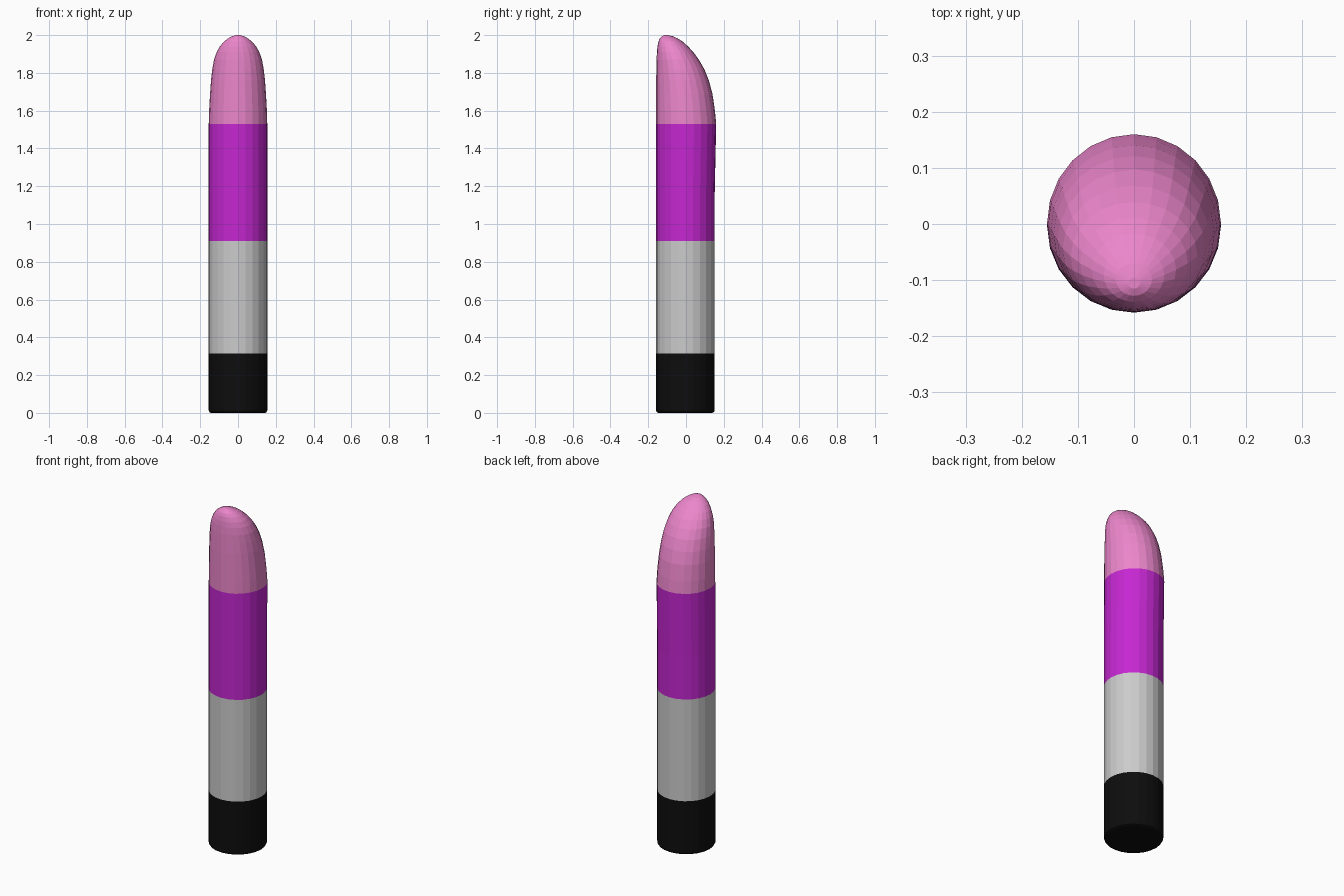
import bpy, bmesh, math

if "Cube" in bpy.data.objects:
    bpy.data.objects.remove(bpy.data.objects["Cube"])

SIDES = 24


def loft(name, rings, color=None):
    """Skin horizontal oval rings given as (z, y_front, y_back, half_width)."""
    bm = bmesh.new()
    loops = []
    for z, y0, y1, w in rings:
        cy, ry = (y0 + y1) / 2, (y1 - y0) / 2
        loops.append([bm.verts.new((w * math.cos(a), cy + ry * math.sin(a), z))
                      for a in (2 * math.pi * i / SIDES for i in range(SIDES))])
    for a, b in zip(loops, loops[1:]):
        for i in range(SIDES):
            j = (i + 1) % SIDES
            bm.faces.new((a[i], a[j], b[j], b[i]))
    bm.faces.new(loops[0][::-1])
    bm.faces.new(loops[-1])
    me = bpy.data.meshes.new(name)
    bm.to_mesh(me)
    bm.free()
    ob = bpy.data.objects.new(name, me)
    bpy.context.collection.objects.link(ob)
    if color:
        mat = bpy.data.materials.new(name + "_color")
        mat.diffuse_color = (*color, 1)
        mat.use_nodes = True
        mat.node_tree.nodes["Principled BSDF"].inputs["Base Color"].default_value = mat.diffuse_color
        me.materials.append(mat)
    return ob


F, B, W = -0.158, 0.152, 0.155

# black base cap with a softened bottom edge
loft("base_cap", [(0, F + .012, B - .012, W - .012), (.004, F + .004, B - .004, W - .004),
                  (.012, F, B, W), (.315, F, B, W)], (0.004, 0.004, 0.004))

# grey lower barrel
loft("lower_barrel", [(.315, F, B, W), (.91, F, B, W)])

# purple upper barrel, swelling slightly at the back
loft("upper_barrel", [(.91, F, B, W), (1.16, F, B, W), (1.35, F, .156, W),
                      (1.53, F, .160, W)], (0.56, 0.02, 0.64))

# pink slanted tip
loft("slanted_tip", [
    (1.53, F, .160, .155), (1.60, F, .153, .153), (1.69, F, .140, .148),
    (1.76, F, .121, .143), (1.82, -.157, .097, .136), (1.87, -.156, .068, .127),
    (1.91, -.154, .039, .113), (1.94, -.151, .011, .096), (1.965, -.146, -.017, .075),
    (1.982, -.139, -.043, .054), (1.994, -.128, -.070, .032), (2.0, -.115, -.095, .010),
], (0.84, 0.24, 0.60))
